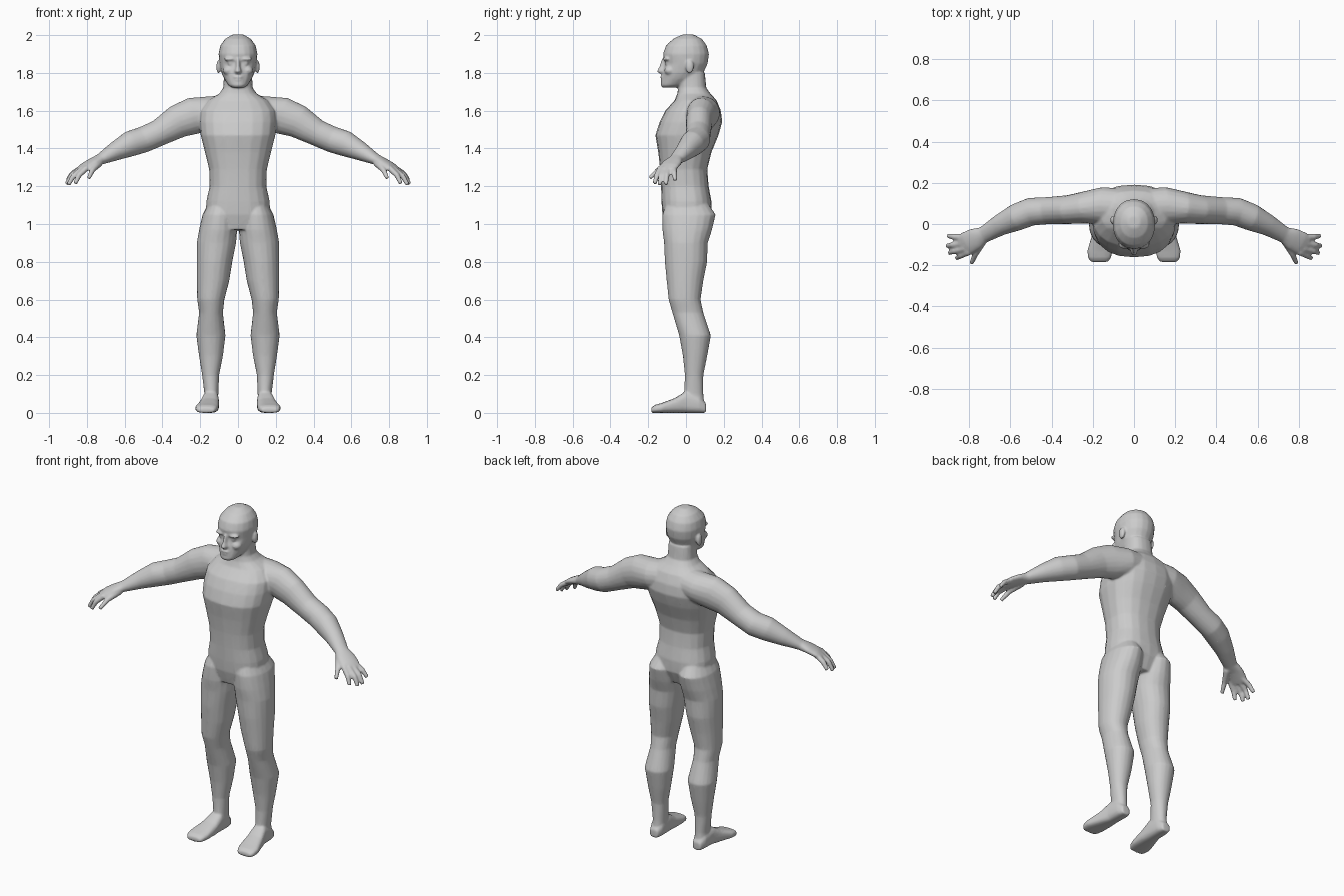
import bpy, bmesh
from math import cos, sin, tau, copysign
from mathutils import Vector, Matrix

bm = bmesh.new()
N = 20


def loft(rings, e=2.0, sides=(1,)):
    """Skin closed rings given as (centre, u, v) vectors; sides (1,-1) mirrors in x."""
    for s in sides:
        loops = []
        for c, u, v in rings:
            loop = []
            for i in range(N):
                a = tau * i / N
                ca, sa = cos(a), sin(a)
                p = c + u * copysign(abs(ca) ** (2 / e), ca) + v * copysign(abs(sa) ** (2 / e), sa)
                loop.append(bm.verts.new((p.x * s, p.y, p.z)))
            loops.append(loop)
        for a, b in zip(loops, loops[1:]):
            for i in range(N):
                j = (i + 1) % N
                bm.faces.new((a[i], a[j], b[j], b[i]))
        bm.faces.new(loops[0])
        bm.faces.new(loops[-1])


def level(z, x0, x1, yf, yb):
    """Horizontal ring between x0..x1 and front..back."""
    return (Vector(((x0 + x1) / 2, (yf + yb) / 2, z)),
            Vector(((x1 - x0) / 2, 0, 0)), Vector((0, (yb - yf) / 2, 0)))


def limb(pts):
    """Rings across a path of (x, y, z, half height, half width)."""
    rings = []
    for i, p in enumerate(pts):
        a, b = pts[max(i - 1, 0)], pts[min(i + 1, len(pts) - 1)]
        t = (Vector(b[:3]) - Vector(a[:3])).normalized()
        up = (Vector((0, 0, 1)) - t * t.z).normalized()
        rings.append((Vector(p[:3]), t.cross(up) * p[4], up * p[3]))
    return rings


def blob(c, r, sides=(1,)):
    for s in sides:
        m = Matrix.Translation((c[0] * s, c[1], c[2])) @ Matrix.Diagonal((*r, 1))
        bmesh.ops.create_uvsphere(bm, u_segments=16, v_segments=10, radius=1, matrix=m)


BOTH = (1, -1)

# Torso and neck: z, front y, back y, half width
torso = [(.97, -.105, .10, .11), (1.05, -.125, .135, .17), (1.12, -.13, .135, .168),
         (1.20, -.132, .12, .15), (1.29, -.137, .113, .153), (1.38, -.147, .135, .175),
         (1.47, -.162, .172, .198), (1.54, -.14, .192, .205), (1.60, -.11, .185, .20),
         (1.655, -.06, .162, .16), (1.69, -.046, .13, .10), (1.72, -.042, .108, .078),
         (1.80, -.035, .10, .074)]
loft([level(z, -w, w, f, b) for z, f, b, w in torso], 2.4)

# Head
head = [(1.722, -.125, -.05, .032), (1.735, -.134, -.01, .052), (1.77, -.129, .06, .074),
        (1.80, -.124, .092, .087), (1.85, -.112, .115, .098), (1.90, -.122, .122, .103),
        (1.945, -.106, .110, .094), (1.98, -.068, .085, .068), (2.003, -.02, .04, .03)]
loft([level(z, -w, w, f, b) for z, f, b, w in head], 2.15)

# Nose, brow, lips, cheeks, eyes and ears
loft([level(1.875, -.01, .01, -.128, -.08), level(1.83, -.013, .013, -.143, -.08),
      level(1.808, -.021, .021, -.155, -.08), level(1.798, -.016, .016, -.142, -.08)])
blob((.04, -.102, 1.873), (.036, .02, .011), BOTH)
blob((.04, -.095, 1.85), (.017, .018, .011), BOTH)
blob((.05, -.085, 1.812), (.03, .03, .025), BOTH)
blob((0, -.125, 1.778), (.026, .013, .007))
blob((0, -.122, 1.764), (.023, .014, .008))
blob((.103, .02, 1.832), (.012, .022, .036), BOTH)

# Legs: z, inner x, outer x, front y, back y
leg = [(1.12, .03, .15, -.10, .11), (1.05, .008, .188, -.125, .157), (.97, .004, .206, -.125, .138),
       (.90, .010, .218, -.116, .115), (.80, .030, .219, -.112, .112), (.70, .046, .218, -.102, .092),
       (.60, .072, .216, -.092, .077), (.53, .080, .206, -.072, .092), (.41, .066, .221, -.036, .132),
       (.30, .080, .206, -.016, .112), (.20, .100, .190, -.006, .092), (.10, .104, .178, -.010, .092),
       (.02, .106, .180, -.02, .10)]
loft([level(*r) for r in leg], 2.1, BOTH)

# Feet: y, centre x, half width, top z
foot = [(.106, .143, .026, .05), (.07, .143, .040, .09), (0, .145, .044, .115),
        (-.06, .153, .053, .078), (-.13, .165, .062, .052), (-.165, .168, .056, .042),
        (-.184, .168, .042, .028)]
loft([(Vector((x, y, h / 2)), Vector((w, 0, 0)), Vector((0, 0, h / 2))) for y, x, w, h in foot],
     2.8, BOTH)

# Arms from inside the shoulder to the palm
arm = [(.05, .085, 1.60, .083, .085), (.15, .09, 1.588, .088, .09), (.24, .08, 1.572, .098, .078),
       (.32, .07, 1.542, .088, .070), (.42, .065, 1.482, .070, .066), (.50, .06, 1.447, .069, .068),
       (.57, .033, 1.425, .068, .066), (.65, -.005, 1.385, .050, .052), (.73, -.052, 1.342, .029, .040),
       (.77, -.072, 1.325, .024, .054), (.81, -.092, 1.303, .021, .057), (.835, -.105, 1.285, .016, .052)]
loft(limb(arm), 2.0, BOTH)

# Fingers and thumb: base, middle, tip
fingers = [((.80, -.135, 1.298), (.842, -.154, 1.258), (.862, -.166, 1.214)),
           ((.82, -.118, 1.295), (.872, -.132, 1.254), (.898, -.140, 1.208)),
           ((.825, -.092, 1.297), (.882, -.102, 1.257), (.908, -.106, 1.210)),
           ((.825, -.064, 1.300), (.876, -.062, 1.268), (.904, -.058, 1.232)),
           ((.735, -.080, 1.325), (.770, -.146, 1.286), (.790, -.192, 1.244))]
for k, (a, b, c) in enumerate(fingers):
    r = .022 if k == 4 else .016
    loft(limb([(*a, r, r), (*b, .0145, .0145), (*c, .011, .011)]), 2.0, BOTH)

# Fuse all parts into one continuous skin
bmesh.ops.recalc_face_normals(bm, faces=bm.faces)
mesh = bpy.data.meshes.new("body")
bm.to_mesh(mesh)
bm.free()
body = bpy.data.objects.new("body", mesh)
bpy.context.collection.objects.link(body)
for p in mesh.polygons:
    p.use_smooth = True

fuse = body.modifiers.new("fuse", 'REMESH')
fuse.mode = 'VOXEL'
fuse.voxel_size = .006
fuse.use_smooth_shade = True
soft = body.modifiers.new("soften", 'SMOOTH')
soft.factor = .5
soft.iterations = 6
thin = body.modifiers.new("thin", 'DECIMATE')
thin.ratio = .25
